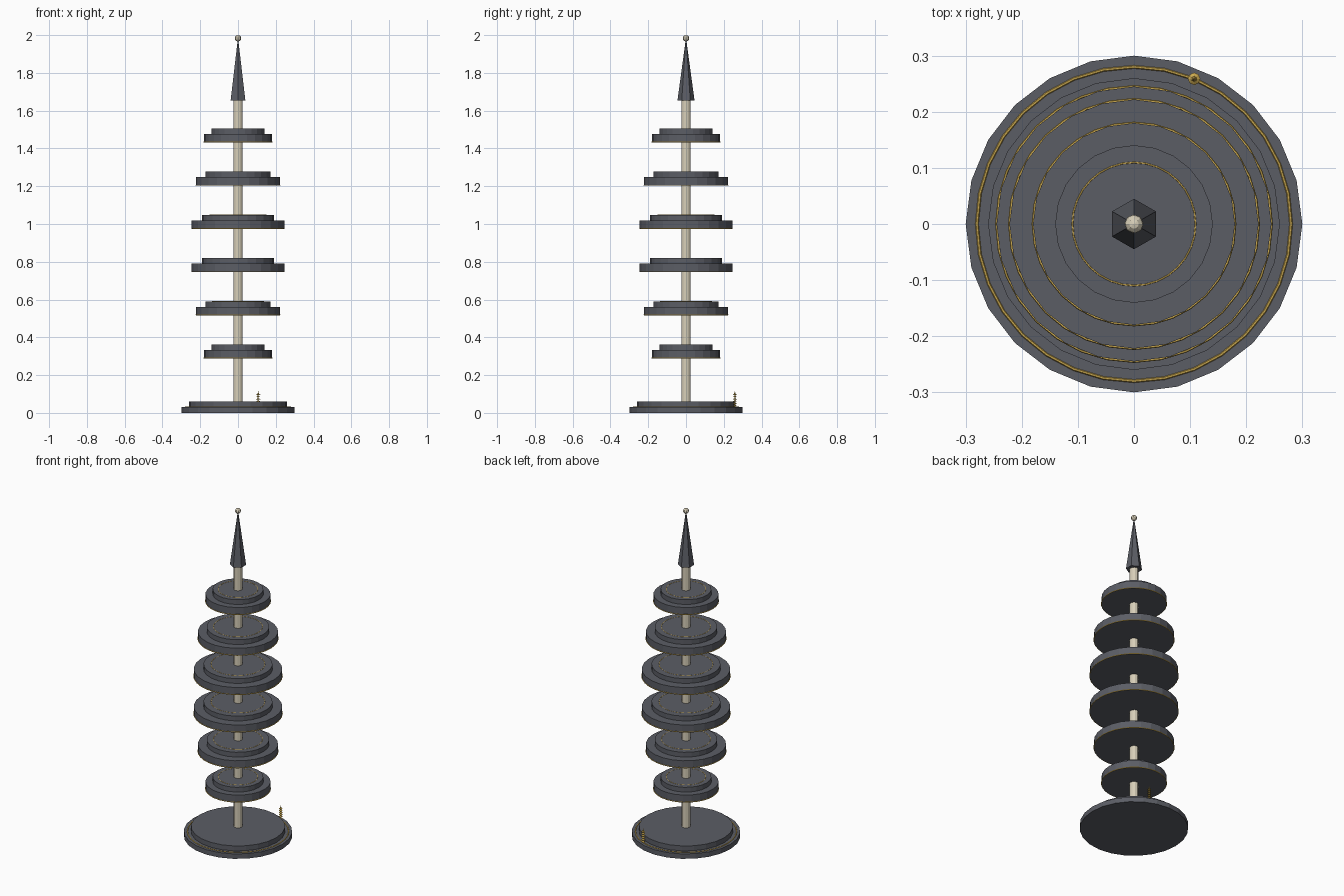
import bpy
from math import radians, cos, sin

cube = bpy.data.objects.get("Cube")
if cube:
    bpy.data.objects.remove(cube, do_unlink=True)


def material(name, rgb):
    m = bpy.data.materials.new(name)
    m.use_nodes = True
    m.diffuse_color = (*rgb, 1)
    m.node_tree.nodes["Principled BSDF"].inputs["Base Color"].default_value = (*rgb, 1)
    return m


SLATE = material("slate grey", (0.105, 0.11, 0.13))
GOLD = material("gold", (0.6, 0.4, 0.08))
CREAM = material("cream stone", (0.68, 0.62, 0.48))


def finish(name, mat):
    ob = bpy.context.object
    ob.name = name
    ob.data.materials.append(mat)
    return ob


def cone(name, mat, r1, r2, z0, z1, sides=24, x=0, y=0):
    bpy.ops.mesh.primitive_cone_add(vertices=sides, radius1=r1, radius2=r2, depth=z1 - z0,
                                    location=(x, y, (z0 + z1) / 2))
    return finish(name, mat)


def disc(name, mat, r, z0, z1, sides=24, x=0, y=0):
    return cone(name, mat, r, r, z0, z1, sides, x, y)


def ring(name, r, z, thick=0.003):
    bpy.ops.mesh.primitive_torus_add(major_radius=r, minor_radius=thick, major_segments=32,
                                     minor_segments=6, location=(0, 0, z))
    return finish(name, GOLD)


# Stepped base with gold trim
disc("base_lower", SLATE, 0.30, 0, 0.03)
disc("base_upper", SLATE, 0.26, 0.03, 0.06)
ring("base_trim", 0.28, 0.03)

# Central pole
disc("pole", CREAM, 0.024, 0.05, 1.66, 12)

# Six stepped tiers, widest in the middle
for i, r in enumerate([0.18, 0.222, 0.245, 0.245, 0.222, 0.18]):
    z = 0.288 + 0.2288 * i
    n = f"tier_{i + 1}"
    disc(n + "_lower", SLATE, r, z, z + 0.045)
    disc(n + "_upper", SLATE, r * 0.78, z + 0.045, z + 0.074)
    ring(n + "_rim_trim", r, z + 0.002, 0.0025)
    ring(n + "_top_trim", r * 0.61, z + 0.073, 0.002)

# Six-sided spire and ball finial
cone("spire", SLATE, 0.045, 0.003, 1.655, 1.965, 6)
bpy.ops.mesh.primitive_uv_sphere_add(segments=8, ring_count=6, radius=0.017, location=(0, 0, 1.983))
finish("finial_ball", CREAM)

# Small ribbed gold ornament on the base trim
a = radians(67.5)
ox, oy = 0.28 * cos(a), 0.28 * sin(a)
disc("ornament_stem", GOLD, 0.003, 0.03, 0.105, 6, ox, oy)
for k in range(6):
    z = 0.036 + 0.012 * k
    cone(f"ornament_rib_{k + 1}", GOLD, 0.011, 0.004, z, z + 0.005, 8, ox, oy)
cone("ornament_tip", GOLD, 0.005, 0, 0.1, 0.115, 6, ox, oy)
